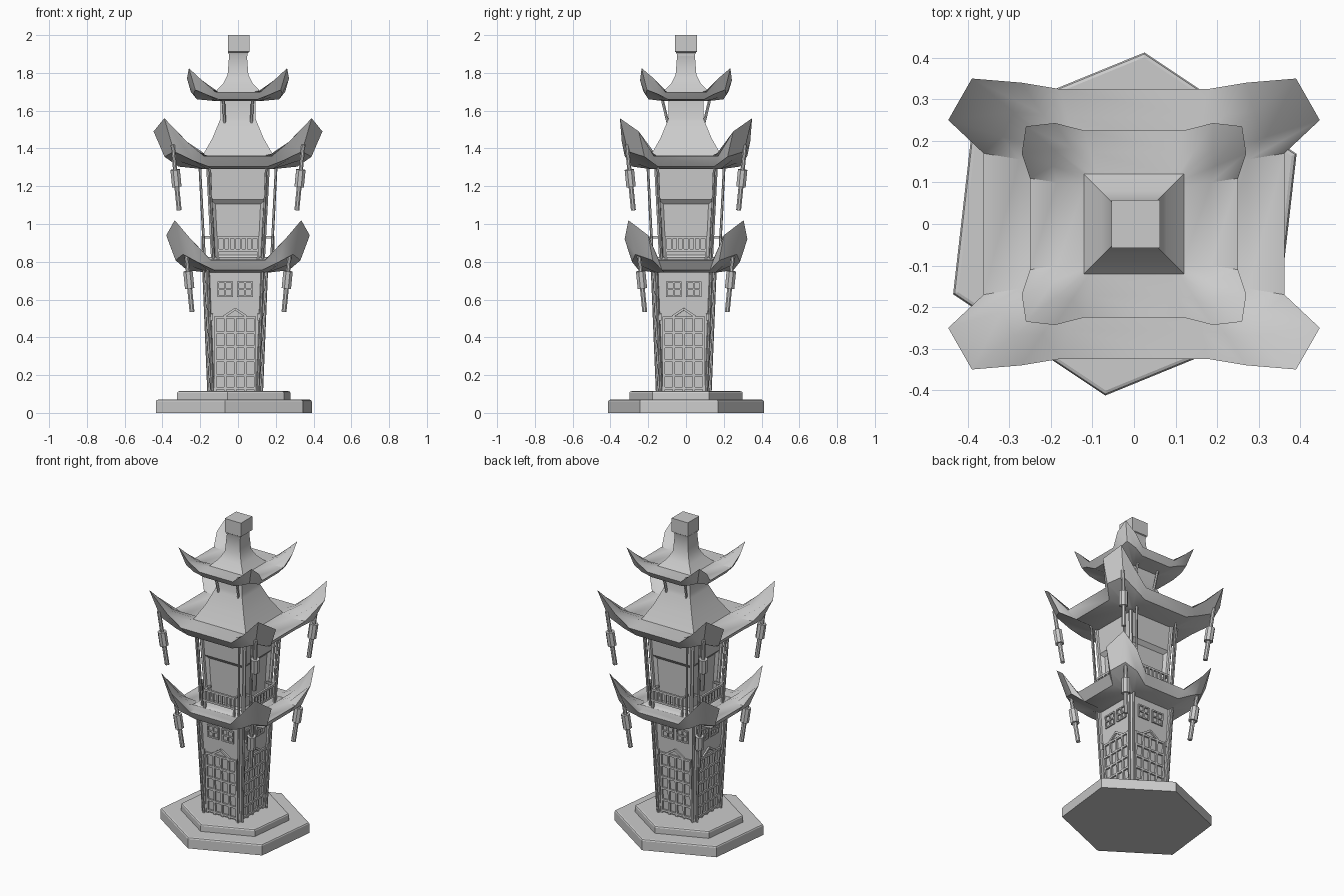
import bpy, bmesh, math
from mathutils import Vector, Matrix

if "Cube" in bpy.data.objects:
    bpy.data.objects.remove(bpy.data.objects["Cube"])


def finish(bm, name, smooth=False, offset=(0, 0, 0)):
    bmesh.ops.remove_doubles(bm, verts=bm.verts, dist=0.0002)
    bmesh.ops.recalc_face_normals(bm, faces=bm.faces)
    me = bpy.data.meshes.new(name)
    bm.to_mesh(me)
    bm.free()
    ob = bpy.data.objects.new(name, me)
    ob.location = offset
    bpy.context.collection.objects.link(ob)
    if smooth:
        bpy.ops.object.select_all(action='DESELECT')
        bpy.context.view_layer.objects.active = ob
        ob.select_set(True)
        bpy.ops.object.shade_smooth_by_angle(angle=math.radians(35))
    return ob


def loft(bm, rings):
    """Skin a stack of closed rings and cap both ends; returns side faces per level."""
    vs = [[bm.verts.new(p) for p in r] for r in rings]
    levels = []
    for a, b in zip(vs, vs[1:]):
        n = len(a)
        levels.append([bm.faces.new((a[i], a[(i + 1) % n], b[(i + 1) % n], b[i])) for i in range(n)])
    bm.faces.new(vs[0][::-1])
    bm.faces.new(vs[-1])
    return levels


def square(h, z):
    return [(-h, -h, z), (h, -h, z), (h, h, z), (-h, h, z)]


def bar(bm, p, q, r, sides=4):
    p, q = Vector(p), Vector(q)
    d = q - p
    rot = d.to_track_quat('Z', 'Y').to_matrix().to_4x4()
    m = Matrix.Translation((p + q) / 2) @ rot @ Matrix.Rotation(math.pi / sides, 4, 'Z')
    bmesh.ops.create_cone(bm, cap_ends=True, segments=sides, radius1=r, radius2=r,
                          depth=d.length, matrix=m)


def four_sides(bm):
    """Repeat the front part on all four sides."""
    base = bm.verts[:] + bm.edges[:] + bm.faces[:]
    for k in (1, 2, 3):
        g = bmesh.ops.duplicate(bm, geom=base)['geom']
        bmesh.ops.rotate(bm, verts=[v for v in g if isinstance(v, bmesh.types.BMVert)],
                         matrix=Matrix.Rotation(k * math.pi / 2, 3, 'Z'))


def all_quads(q):
    """Mirror a quadrant of points (front-middle to side-middle order) into a full ring."""
    return ([(x, y, z) for x, y, z in q] + [(x, -y, z) for x, y, z in q[::-1]]
            + [(-x, -y, z) for x, y, z in q] + [(-x, y, z) for x, y, z in q[::-1]])


# Stepped hexagonal base
for name, r, z0, z1 in (("base_lower", 0.415, 0, 0.07), ("base_upper", 0.302, 0.07, 0.115)):
    bm = bmesh.new()
    hexa = [math.radians(24 + 60 * i) for i in range(6)]
    ring = lambda s, z: [(1.09 * s * math.cos(a), s * math.sin(a), z) for a in hexa]
    loft(bm, [ring(r, z0), ring(r, z1 - 0.01), ring(r - 0.004, z1 - 0.003), ring(r - 0.012, z1)])
    finish(bm, name, offset=(-0.022, 0, 0))

LOW = (-0.015, -0.012, 0)


def wall(z):  # half width of the lower body at height z
    return 0.12 + 0.025 * (z - 0.11) / 0.64


# Lower body
bm = bmesh.new()
loft(bm, [square(wall(z), z) for z in (0.11, 0.76)])
finish(bm, "lower_body", offset=LOW)

# Lattice doors with a small peaked head
bm = bmesh.new()
at = lambda x, z: (x, -wall(z) - 0.004, z)
for i in range(5):
    x = -0.105 + 0.0525 * i
    bar(bm, at(x, 0.115), at(x, 0.51), 0.009)
for z in (0.13, 0.20, 0.275, 0.35, 0.425, 0.505):
    bar(bm, at(-0.11, z), at(0.11, z), 0.009)
for s in (-1, 1):
    bar(bm, at(s * 0.06, 0.51), at(0, 0.55), 0.009)
    bar(bm, at(s * 0.125, 0.49), at(s * 0.125, 0.525), 0.009)
four_sides(bm)
finish(bm, "lattice_doors", offset=LOW)

# Small four-pane windows above the doors
bm = bmesh.new()
for cx in (-0.052, 0.052):
    for k in (-1, 0, 1):
        bar(bm, at(cx + k * 0.037, 0.615), at(cx + k * 0.037, 0.695), 0.006)
        bar(bm, at(cx - 0.04, 0.655 + k * 0.037), at(cx + 0.04, 0.655 + k * 0.037), 0.006)
four_sides(bm)
finish(bm, "upper_windows", offset=LOW)

# Corner posts, lower storey: one at the corner and a slim pair beside it
bm = bmesh.new()
bar(bm, (-0.121, -0.121, 0.11), (-0.147, -0.147, 0.76), 0.012, 6)
bar(bm, (-0.141, -0.122, 0.11), (-0.168, -0.147, 0.77), 0.007, 6)
bar(bm, (-0.122, -0.141, 0.11), (-0.147, -0.168, 0.77), 0.007, 6)
four_sides(bm)
finish(bm, "lower_posts", offset=LOW)

# Middle body with recessed window on each side
bm = bmesh.new()
lv = loft(bm, [square(0.128, 0.76), square(0.132, 0.81), square(0.145, 1.13), square(0.153, 1.31)])
bm.normal_update()
bmesh.ops.inset_individual(bm, faces=lv[1], thickness=0.036, depth=-0.02)
finish(bm, "middle_body")

# Corner posts, middle storey
bm = bmesh.new()
bar(bm, (-0.13, -0.13, 0.79), (-0.157, -0.157, 1.31), 0.012, 6)
bar(bm, (-0.177, -0.13, 0.81), (-0.203, -0.15, 1.32), 0.007, 6)
bar(bm, (-0.13, -0.177, 0.81), (-0.15, -0.203, 1.32), 0.007, 6)
four_sides(bm)
finish(bm, "middle_posts")

# Balcony railings
bm = bmesh.new()
for z in (0.862, 0.93):
    bar(bm, (-0.11, -0.187, z), (0.11, -0.187, z), 0.009)
for i in range(8):
    x = -0.105 + 0.03 * i
    bar(bm, (x, -0.187, 0.80 if i in (0, 7) else 0.86), (x, -0.187, 0.93), 0.008)
for s in (-1, 1):
    bar(bm, (s * 0.105, -0.187, 0.93), (s * 0.105, -0.13, 0.93), 0.008)
four_sides(bm)
finish(bm, "balcony_railings")


def roof(name, rim, h, z_under, cap):
    """Upturned eaves: rim is one quadrant, cap is a list of (half width, z) up the centre."""
    ze = rim[0][2]
    inner = lambda s, z: [(.75 * s, s, z), (.9 * s, s, z), (s, s, z), (s, .9 * s, z), (s, .75 * s, z)]
    under = inner(h, z_under)
    drop = 0.8 * (ze - z_under)
    lower = [(x * .87, y * .88, z - drop - .6 * (z - ze)) for x, y, z in rim]
    top = inner(cap[0][0], cap[0][1])
    mid = [((a[0] + b[0]) / 2, (a[1] + b[1]) / 2, a[2] + 0.3 * (b[2] - a[2])) for a, b in zip(top, rim)]
    bm = bmesh.new()
    loft(bm, [all_quads(q) for q in (under, lower, rim, mid, top)])
    finish(bm, name + "_eaves", smooth=True)
    bm = bmesh.new()
    loft(bm, [square(w, z) for w, z in cap])
    finish(bm, name + "_cap", smooth=True)


roof("lower_roof", [(.145, .285, .81), (.25, .325, .92), (.335, .305, 1.02), (.38, .20, .94), (.31, .145, .81)],
     0.155, 0.742, [(0.19, 0.812), (0.17, 0.825)])
roof("middle_roof", [(.18, .325, 1.36), (.27, .34, 1.435), (.39, .35, 1.56), (.447, .25, 1.49), (.362, .17, 1.36)],
     0.182, 1.29, [(0.188, 1.362), (0.135, 1.455), (0.10, 1.54), (0.092, 1.56), (0.092, 1.67)])
roof("top_roof", [(.12, .225, 1.70), (.19, .243, 1.76), (.26, .235, 1.825), (.27, .17, 1.77), (.25, .11, 1.70)],
     0.11, 1.65, [(0.12, 1.70), (0.078, 1.745), (0.055, 1.79), (0.047, 1.895), (0.053, 1.91)])

# Finial block
bm = bmesh.new()
loft(bm, [square(0.047, 1.89), square(0.047, 1.905), square(0.058, 1.912), square(0.058, 2.0)])
finish(bm, "finial", offset=(0.004, 0, 0))

# Short slanted struts below the top roof
bm = bmesh.new()
for sx in (-1, 1):
    for sy in (-1, 1):
        bar(bm, (sx * 0.077, sy * 0.128, 1.67), (sx * 0.07, sy * 0.092, 1.52), 0.008, 6)
finish(bm, "top_struts")

# Lanterns hanging from the eave corners, leaning inward
for name, x, y, z, top in (("lower_lanterns", 0.265, 0.24, 0.75, 0.87), ("middle_lanterns", 0.333, 0.3, 1.288, 1.42)):
    bm = bmesh.new()
    for sx in (-1, 1):
        for sy in (-1, 1):
            p = lambda zz: (sx * (x - 0.10 * (z - zz)), sy * (y - 0.10 * (z - zz)), zz)
            bar(bm, p(top), p(z), 0.012, 8)
            bar(bm, p(z), p(z - 0.09), 0.027, 8)
            bar(bm, p(z - 0.09), p(z - 0.215), 0.014, 8)
    finish(bm, name, smooth=True)
